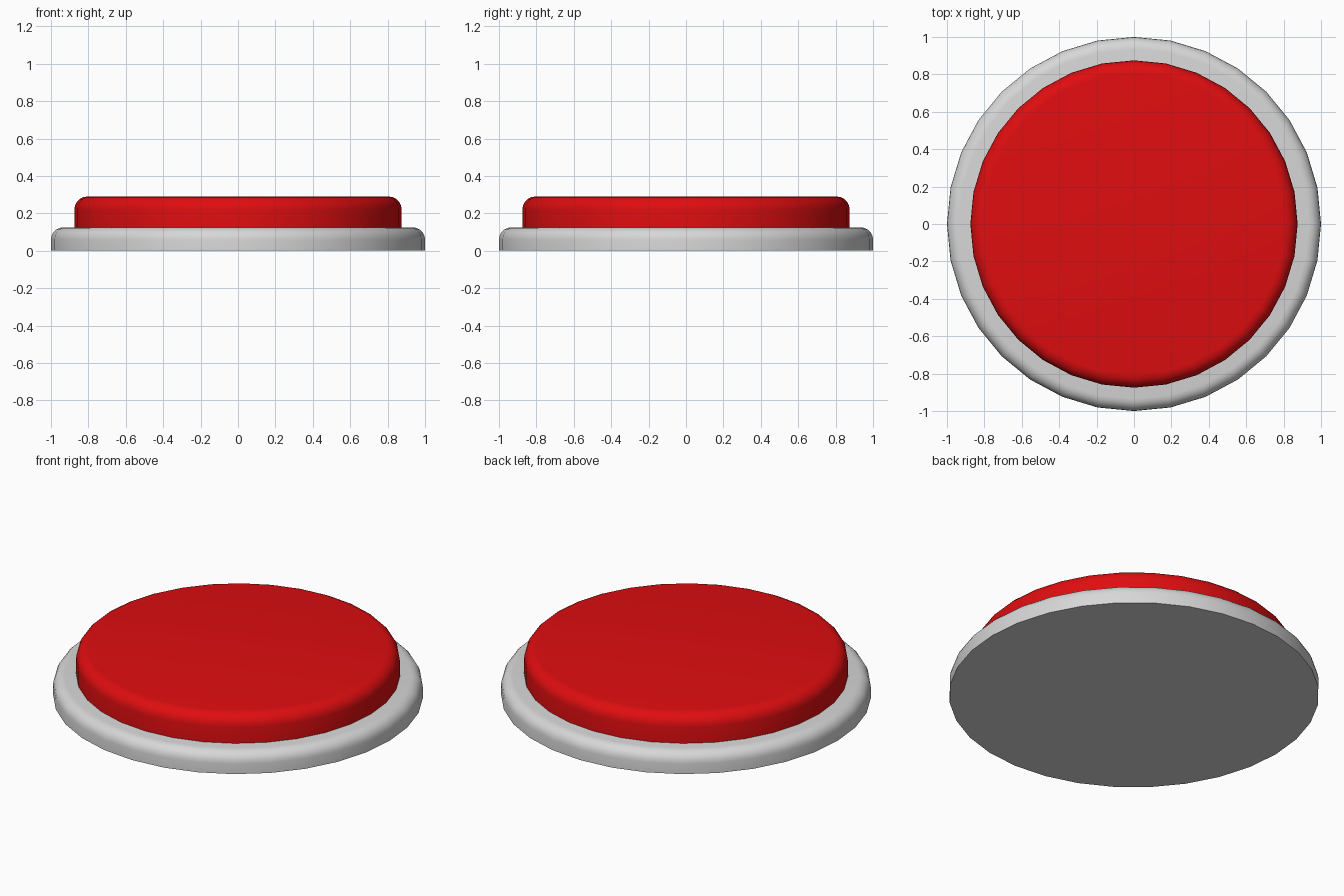
import bpy, bmesh, math

if "Cube" in bpy.data.objects:
    bpy.data.objects.remove(bpy.data.objects["Cube"])

SIDES = 32


def material(name, rgb):
    m = bpy.data.materials.new(name)
    m.diffuse_color = (*rgb, 1.0)
    m.use_nodes = True
    m.node_tree.nodes["Principled BSDF"].inputs["Base Color"].default_value = m.diffuse_color
    return m


def rounded_disc(name, radius, z0, z1, bevel, mat, steps=5):
    """Disc with a rounded upper rim, lathed from a short profile."""
    profile = [(radius, z0)]
    for i in range(steps + 1):
        a = math.pi / 2 * i / steps
        profile.append((radius - bevel + bevel * math.cos(a),
                        z1 - bevel + bevel * math.sin(a)))
    bm = bmesh.new()
    rings = [[bm.verts.new((r * math.cos(2 * math.pi * k / SIDES),
                            r * math.sin(2 * math.pi * k / SIDES), z))
              for k in range(SIDES)] for r, z in profile]
    for lo, hi in zip(rings, rings[1:]):
        for k in range(SIDES):
            n = (k + 1) % SIDES
            bm.faces.new((lo[k], lo[n], hi[n], hi[k]))
    bm.faces.new(rings[-1])
    bm.faces.new(rings[0][::-1])
    mesh = bpy.data.meshes.new(name)
    bm.to_mesh(mesh)
    bm.free()
    mesh.materials.append(mat)
    ob = bpy.data.objects.new(name, mesh)
    bpy.context.collection.objects.link(ob)
    bpy.ops.object.select_all(action='DESELECT')
    ob.select_set(True)
    bpy.context.view_layer.objects.active = ob
    bpy.ops.object.shade_smooth_by_angle(angle=math.radians(35))
    return ob


# Grey housing and red push cap
rounded_disc("button_base", 1.0, 0.0, 0.125, 0.065,
             material("light grey", (0.68, 0.68, 0.68)))
rounded_disc("button_cap", 0.875, 0.12, 0.29, 0.07,
             material("bright red", (0.74, 0.004, 0.005)))
